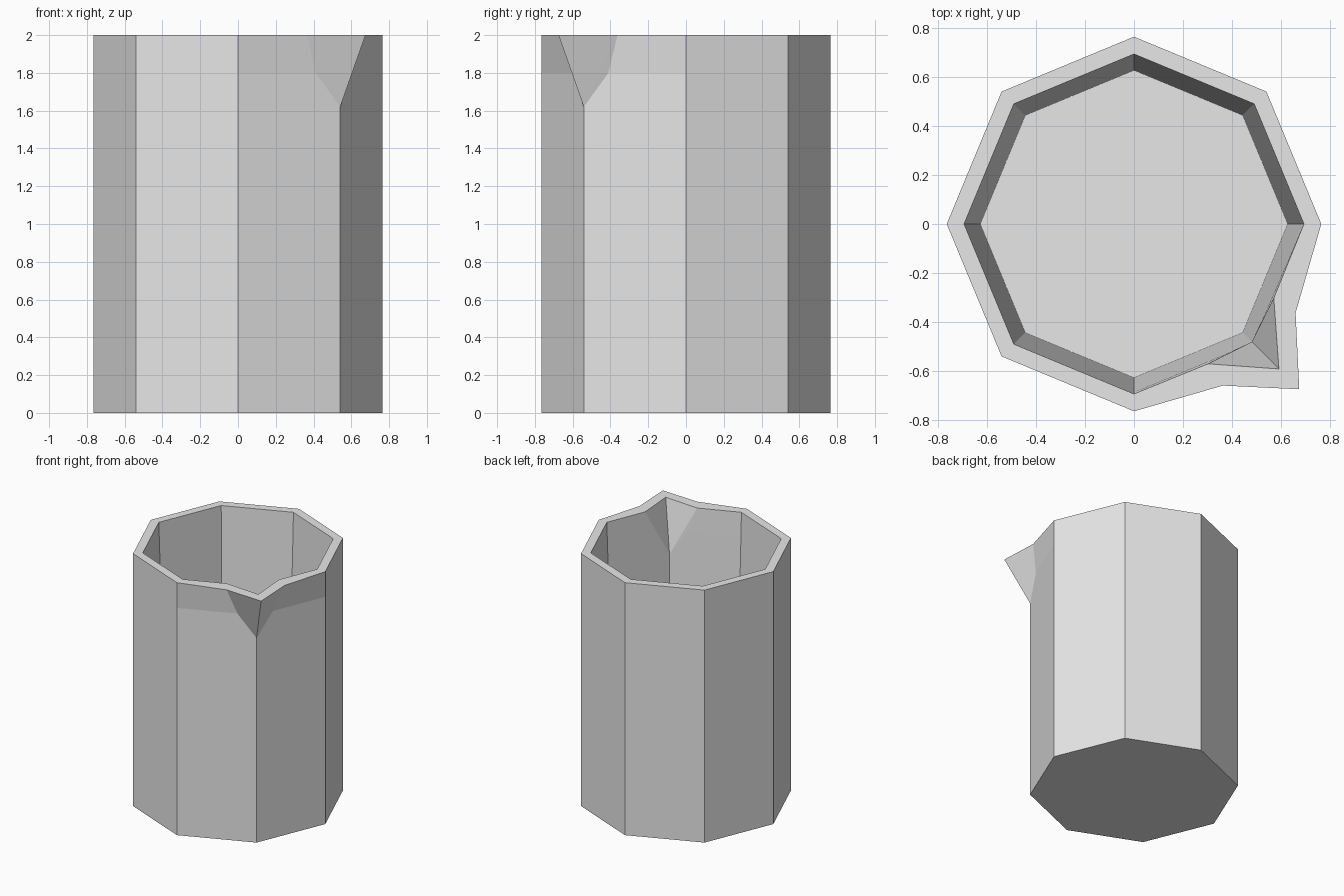
import bpy
import bmesh
from math import cos, sin, tau
from mathutils import Vector

cube = bpy.data.objects.get("Cube")
if cube:
    bpy.data.objects.remove(cube, do_unlink=True)

SIDES = 8
TOP, KNEE, VALLEY = 2.0, 1.8, 1.62   # rim, start of flare, foot of spout

grey = bpy.data.materials.new("plain grey")
grey.use_nodes = True
grey.diffuse_color = (0.8, 0.8, 0.8, 1)
grey.node_tree.nodes["Principled BSDF"].inputs["Base Color"].default_value = (0.8, 0.8, 0.8, 1)

bm = bmesh.new()


def face(*points):
    return bm.faces.new([bm.verts.new(p) for p in points])


def mirrored(p):
    """Mirror a point across the diagonal plane of the spout."""
    return Vector((-p.y, -p.x, p.z))


def shell(r_low, r_top, z_low, tip, flank, knee_share):
    """One eight-sided wall with a spout and a floor; returns its rim loop."""
    def corner(i, z):
        r = r_low + (r_top - r_low) * (z - z_low) / (TOP - z_low)
        a = tau * i / SIDES
        return Vector((r * cos(a), r * sin(a), z))

    # Plain sides
    for i in range(SIDES - 2):
        for low, high in ((z_low, KNEE), (KNEE, TOP)):
            face(corner(i, low), corner(i + 1, low), corner(i + 1, high), corner(i, high))

    # Two sides that flare into the spout
    tip, flank = Vector((*tip, TOP)), Vector((*flank, TOP))
    valley = corner(7, VALLEY)
    knee = corner(6, KNEE).lerp(corner(7, KNEE), knee_share)
    half = [
        (corner(6, z_low), corner(7, z_low), valley, knee, corner(6, KNEE)),
        (corner(6, KNEE), knee, flank, corner(6, TOP)),
        (knee, valley, flank),
        (valley, tip, flank),
    ]
    for polygon in half:
        face(*polygon)
        face(*[mirrored(p) for p in reversed(polygon)])

    # Floor
    face(*[corner(i, z_low) for i in range(SIDES)])
    return [corner(i, TOP) for i in range(SIDES - 1)] + [flank, tip, mirrored(flank)]


# Outer and inner walls
outer = shell(0.765, 0.765, 0.0, (0.675, -0.675), (0.363, -0.66), 0.76)
inner = shell(0.628, 0.694, 0.08, (0.592, -0.592), (0.302, -0.571), 0.76)

# Rim joining the two walls
for i in range(len(outer)):
    j = (i + 1) % len(outer)
    face(outer[i], outer[j], inner[j], inner[i])

bmesh.ops.remove_doubles(bm, verts=bm.verts[:], dist=0.0005)
bmesh.ops.recalc_face_normals(bm, faces=bm.faces[:])

mesh = bpy.data.meshes.new("spouted_jug")
bm.to_mesh(mesh)
bm.free()
mesh.materials.append(grey)
jug = bpy.data.objects.new("spouted_jug", mesh)
bpy.context.collection.objects.link(jug)
